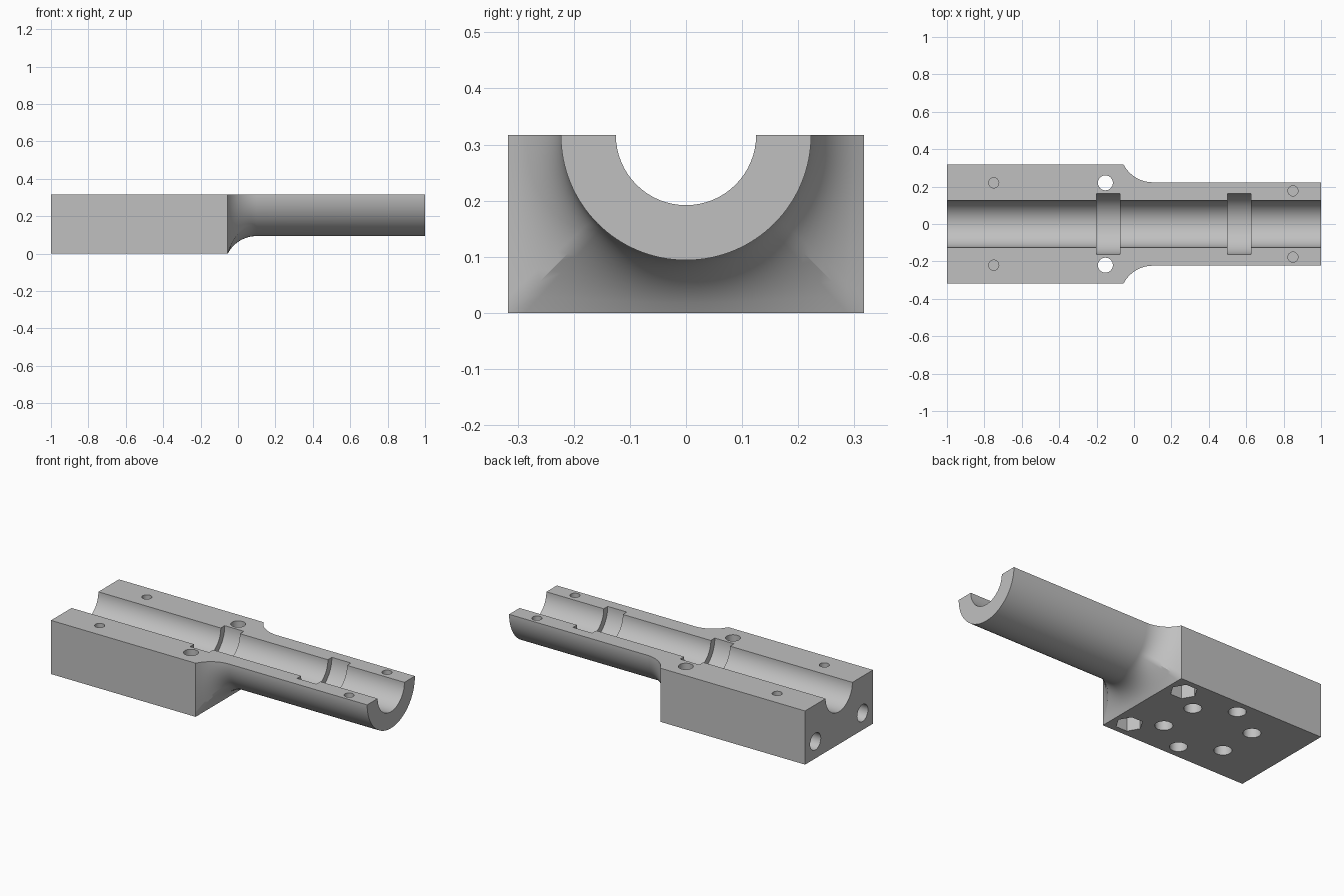
import bpy, bmesh, math
from mathutils import Matrix

if "Cube" in bpy.data.objects:
    bpy.data.objects.remove(bpy.data.objects["Cube"])

TOP = 0.317          # split plane height, also the half width of the block
OUTER = 0.223        # barrel radius
BORE, GROOVE = 0.125, 0.162

grey = bpy.data.materials.new("plain grey")
grey.diffuse_color = (0.53, 0.53, 0.53, 1)
grey.use_nodes = True
grey.node_tree.nodes["Principled BSDF"].inputs["Base Color"].default_value = grey.diffuse_color


def section(x, blend, segs=64):
    """Half section around the bore axis: 0 = round barrel, 1 = square block."""
    pts = []
    for i in range(segs + 1):
        a = math.pi + math.pi * i / segs
        c, s = math.cos(a), math.sin(a)
        r = OUTER + blend * (TOP / max(abs(c), abs(s)) - OUTER)
        pts.append((x, r * c, TOP + (r * s if 0 < i < segs else 0)))
    return pts


# Body: square block flowing into a half-round barrel through a concave fillet
x0, x1 = -0.055, 0.10
rise = TOP - OUTER
fillet = ((x1 - x0) ** 2 + rise ** 2) / (2 * rise)
rings = [section(-1, 1)]
steps = 14
for k in range(steps + 1):
    x = x0 + (x1 - x0) * k / steps
    drop = fillet - math.sqrt(fillet ** 2 - (x1 - x) ** 2)
    rings.append(section(x, drop / rise))
rings.append(section(1, 0))

bm = bmesh.new()
loops = [[bm.verts.new(p) for p in ring] for ring in rings]
for a, b in zip(loops, loops[1:]):
    for i in range(len(a) - 1):
        bm.faces.new((a[i], a[i + 1], b[i + 1], b[i]))
    bm.faces.new((a[-1], a[0], b[0], b[-1]))
bm.faces.new(loops[0])
bm.faces.new(loops[-1])
bmesh.ops.recalc_face_normals(bm, faces=bm.faces)
mesh = bpy.data.meshes.new("half_barrel_block")
bm.to_mesh(mesh)
bm.free()
body = bpy.data.objects.new("half_barrel_block", mesh)
bpy.context.collection.objects.link(body)
body.data.materials.append(grey)


def cut(start, end, radius, sides=32, turn=0.0):
    """Subtract a straight round or polygonal hole running from start to end along x or z."""
    along_x = start[0] != end[0]
    length = abs(end[0] - start[0]) if along_x else abs(end[2] - start[2])
    mid = [(p + q) / 2 for p, q in zip(start, end)]
    spin = Matrix.Rotation(math.pi / 2, 4, 'Y') if along_x else Matrix.Rotation(turn, 4, 'Z')
    cb = bmesh.new()
    bmesh.ops.create_cone(cb, cap_ends=True, segments=sides, radius1=radius, radius2=radius,
                          depth=length, matrix=Matrix.Translation(mid) @ spin)
    cm = bpy.data.meshes.new("cutter")
    cb.to_mesh(cm)
    cb.free()
    cm.materials.append(grey)
    cutter = bpy.data.objects.new("cutter", cm)
    cutter.hide_render = True
    bpy.context.collection.objects.link(cutter)
    mod = body.modifiers.new("hole", 'BOOLEAN')
    mod.operation, mod.solver, mod.object = 'DIFFERENCE', 'EXACT', cutter
    bpy.ops.object.modifier_apply(modifier=mod.name)
    bpy.data.objects.remove(cutter)


bpy.context.view_layer.objects.active = body
body.select_set(True)

# Bore and its two ring grooves
cut((-1.1, 0, TOP), (1.1, 0, TOP), BORE, 64)
for gx in (-0.2, 0.5):
    cut((gx, 0, TOP), (gx + 0.125, 0, TOP), GROOVE, 64)

for side in (-1, 1):
    # Through bolt holes with hexagonal nut pockets underneath
    y = 0.22 * side
    cut((-0.153, y, -0.1), (-0.153, y, 0.5), 0.04)
    cut((-0.153, y, -0.1), (-0.153, y, 0.1), 0.073, 6, math.pi / 6)
    # Blind dowel holes in the split face
    cut((-0.75, y, TOP - 0.08), (-0.75, y, 0.5), 0.027)
    cut((0.85, 0.177 * side, TOP - 0.06), (0.85, 0.177 * side, 0.5), 0.027)
    # Blind holes in the block end
    cut((-1.1, y, 0.1), (-0.8, y, 0.1), 0.05)
    # Blind mounting holes underneath
    for hx, hy in ((-0.3, 0.117), (-0.5, 0.237), (-0.7, 0.117)):
        cut((hx, hy * side, -0.1), (hx, hy * side, 0.12), 0.047)

bpy.ops.object.shade_smooth_by_angle(angle=math.radians(30))
